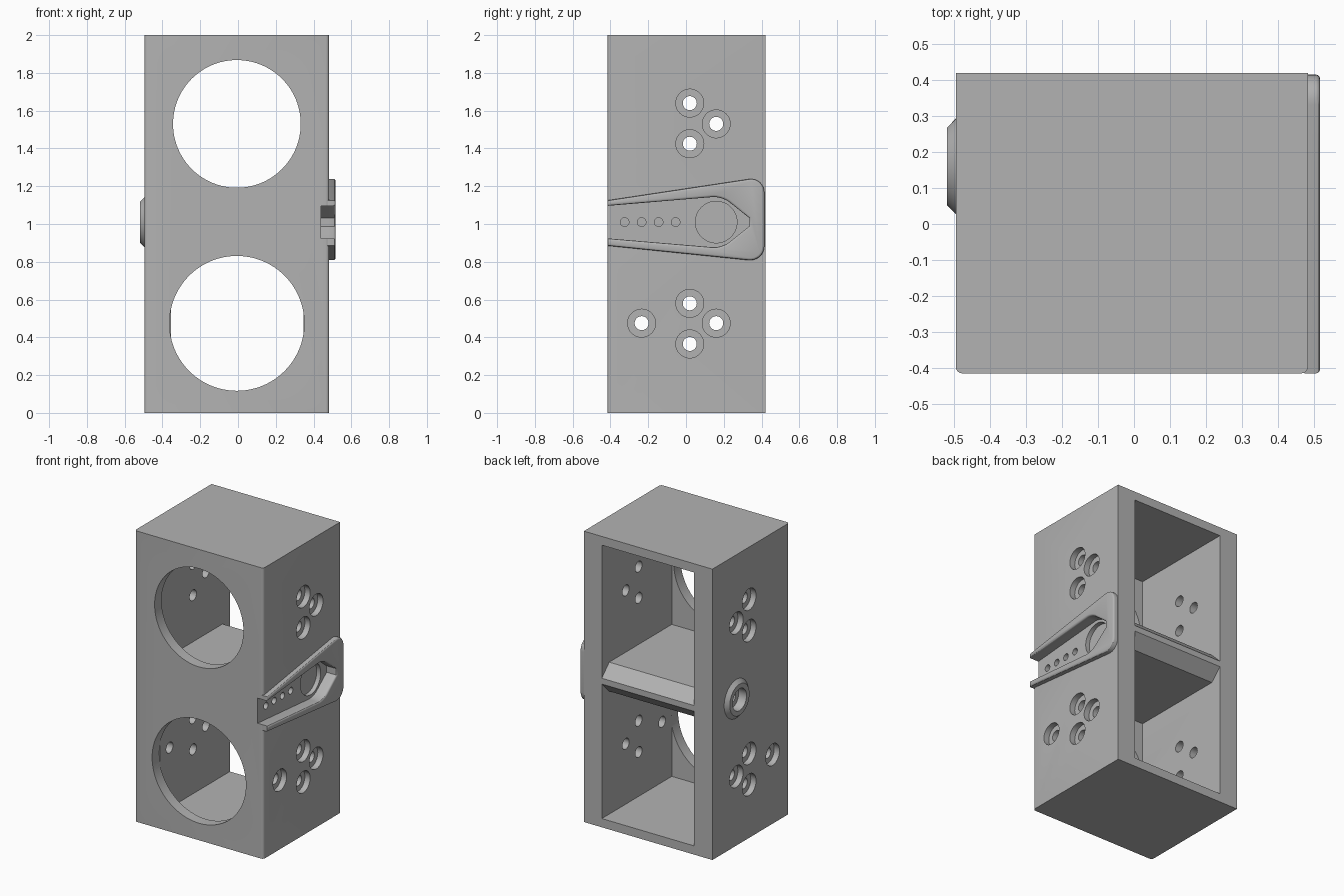
import bpy, bmesh, math
from mathutils import Matrix, Vector

old = bpy.data.objects.get("Cube")
if old:
    bpy.data.objects.remove(old, do_unlink=True)

grey = bpy.data.materials.new("plain grey")
grey.use_nodes = True
GREY = (0.45, 0.45, 0.45, 1)
grey.diffuse_color = GREY
grey.node_tree.nodes["Principled BSDF"].inputs["Base Color"].default_value = GREY

LEFT, RIGHT = -0.495, 0.483      # side faces of the body
FRONT, BACK = -0.415, 0.42
MID_Z, PIVOT_Y = 1.01, 0.16      # centre of the lever plate and pivot


def make(name, bm):
    bmesh.ops.recalc_face_normals(bm, faces=bm.faces)
    mesh = bpy.data.meshes.new(name)
    bm.to_mesh(mesh)
    bm.free()
    mesh.materials.append(grey)
    ob = bpy.data.objects.new(name, mesh)
    bpy.context.collection.objects.link(ob)
    return ob


def prism(name, profile, x0, x1, round_at=None, radius=0.0):
    """Extrude a (y, z) profile along x, rounding the chosen corners."""
    bm = bmesh.new()
    face = bm.faces.new([bm.verts.new((x0, y, z)) for y, z in profile])
    ext = bmesh.ops.extrude_face_region(bm, geom=[face])["geom"]
    moved = [v for v in ext if isinstance(v, bmesh.types.BMVert)]
    bmesh.ops.translate(bm, verts=moved, vec=(x1 - x0, 0, 0))
    if round_at:
        edges = [e for e in bm.edges
                 if abs(e.verts[0].co.x - e.verts[1].co.x) > 1e-4 and round_at(e.verts[0].co)]
        bmesh.ops.bevel(bm, geom=edges, offset=radius, segments=8, profile=0.5, affect='EDGES')
    return make(name, bm)


def cylinder(name, start, end, r1, r2=None, sides=48):
    a, b = Vector(start), Vector(end)
    turn = (b - a).to_track_quat('Z', 'Y').to_matrix().to_4x4()
    bm = bmesh.new()
    bmesh.ops.create_cone(bm, cap_ends=True, segments=sides, radius1=r1,
                          radius2=r1 if r2 is None else r2, depth=(b - a).length,
                          matrix=Matrix.Translation((a + b) / 2) @ turn)
    return make(name, bm)


def cut(cutter, *targets):
    cutter.hide_render = True
    for ob in targets:
        mod = ob.modifiers.new("cut", 'BOOLEAN')
        mod.operation, mod.solver, mod.object = 'DIFFERENCE', 'EXACT', cutter
        bpy.context.view_layer.objects.active = ob
        bpy.ops.object.modifier_apply(modifier=mod.name)
    bpy.data.objects.remove(cutter, do_unlink=True)


# Body: box with softened front corners
bm = bmesh.new()
bmesh.ops.create_cube(bm, size=1)
for v in bm.verts:
    v.co = (RIGHT if v.co.x > 0 else LEFT, BACK if v.co.y > 0 else FRONT, 2 if v.co.z > 0 else 0)
corners = [e for e in bm.edges if all(v.co.y < 0 for v in e.verts)
           and abs(e.verts[0].co.z - e.verts[1].co.z) > 1]
bmesh.ops.bevel(bm, geom=corners, offset=0.018, segments=4, profile=0.5, affect='EDGES')
body = make("body", bm)

# Two rear compartments, with a chamfered shelf between them
INNER, OUT = -0.34, 0.5
for roof, shelf, lip in ((1.94, 1.105, 1.025), (0.06, 0.905, 0.985)):
    cut(prism("compartment", [(INNER, roof), (INNER, shelf), (0.34, shelf),
                              (BACK, lip), (OUT, lip), (OUT, roof)], -0.356, 0.346), body)

# Round front openings
for z, r in ((1.53, 0.338), (0.474, 0.357)):
    cut(cylinder("opening", (-0.006, -0.6, z), (-0.006, INNER + 0.002, z), r, sides=96), body)

# Counterbored bolt holes through both side walls
bolts = [(0.02, 1.64), (0.16, 1.53), (0.02, 1.425),
         (0.02, 0.58), (0.16, 0.475), (0.02, 0.365), (-0.235, 0.475)]
for y, z in bolts:
    cut(cylinder("bolt_hole", (-0.7, y, z), (0.7, y, z), 0.037, sides=32), body)
    for x_in, x_out in ((RIGHT - 0.04, 0.6), (LEFT + 0.04, -0.6)):
        cut(cylinder("counterbore", (x_in, y, z), (x_out, y, z), 0.074, sides=40), body)

# Lever plate on the side, flaring toward the rear
plate = prism("lever_plate", [(FRONT, 1.125), (0.415, 1.25), (0.415, 0.8), (FRONT, 0.885)],
              RIGHT - 0.01, 0.517, lambda c: c.y > 0, 0.085)

# Tapered channel sunk through the plate into the body, open at the front
half = [(-0.5, 0.079), (0.19, 0.137), (0.335, 0.022)]
channel = [(y, MID_Z + h) for y, h in half] + [(y, MID_Z - h) for y, h in reversed(half)]
cut(prism("channel", channel, 0.44, 0.7, lambda c: 0.1 < c.y < 0.25, 0.05), body, plate)

# Softened outer rim of the plate
bm = bmesh.new()
bm.from_mesh(plate.data)
rim = [e for e in bm.edges if all(v.co.x > 0.516 for v in e.verts)
       and len(e.link_faces) == 2 and e.calc_face_angle() > 0.5]
bmesh.ops.bevel(bm, geom=rim, offset=0.012, segments=3, profile=0.5, affect='EDGES')
bm.to_mesh(plate.data)
bm.free()

# Pivot pocket and row of small holes in the channel floor
cut(cylinder("pocket", (0.41, PIVOT_Y, MID_Z), (0.46, PIVOT_Y, MID_Z), 0.11), body)
for i in range(4):
    y = -0.325 + 0.09 * i
    cut(cylinder("small_hole", (0.38, y, MID_Z), (0.46, y, MID_Z), 0.023, sides=24), body)

# Conical boss on the opposite side, with a stepped bore
boss = cylinder("pivot_boss", (LEFT + 0.01, PIVOT_Y, MID_Z), (-0.52, PIVOT_Y, MID_Z), 0.143, 0.107)
for depth, r in ((-0.46, 0.075), (-0.38, 0.04)):
    cut(cylinder("bore", (depth, PIVOT_Y, MID_Z), (-0.6, PIVOT_Y, MID_Z), r), body, boss)

# Smooth curved walls, sharp edges kept
for ob in (body, plate, boss):
    bpy.ops.object.select_all(action='DESELECT')
    ob.select_set(True)
    bpy.context.view_layer.objects.active = ob
    bpy.ops.object.shade_smooth_by_angle(angle=math.radians(30))
